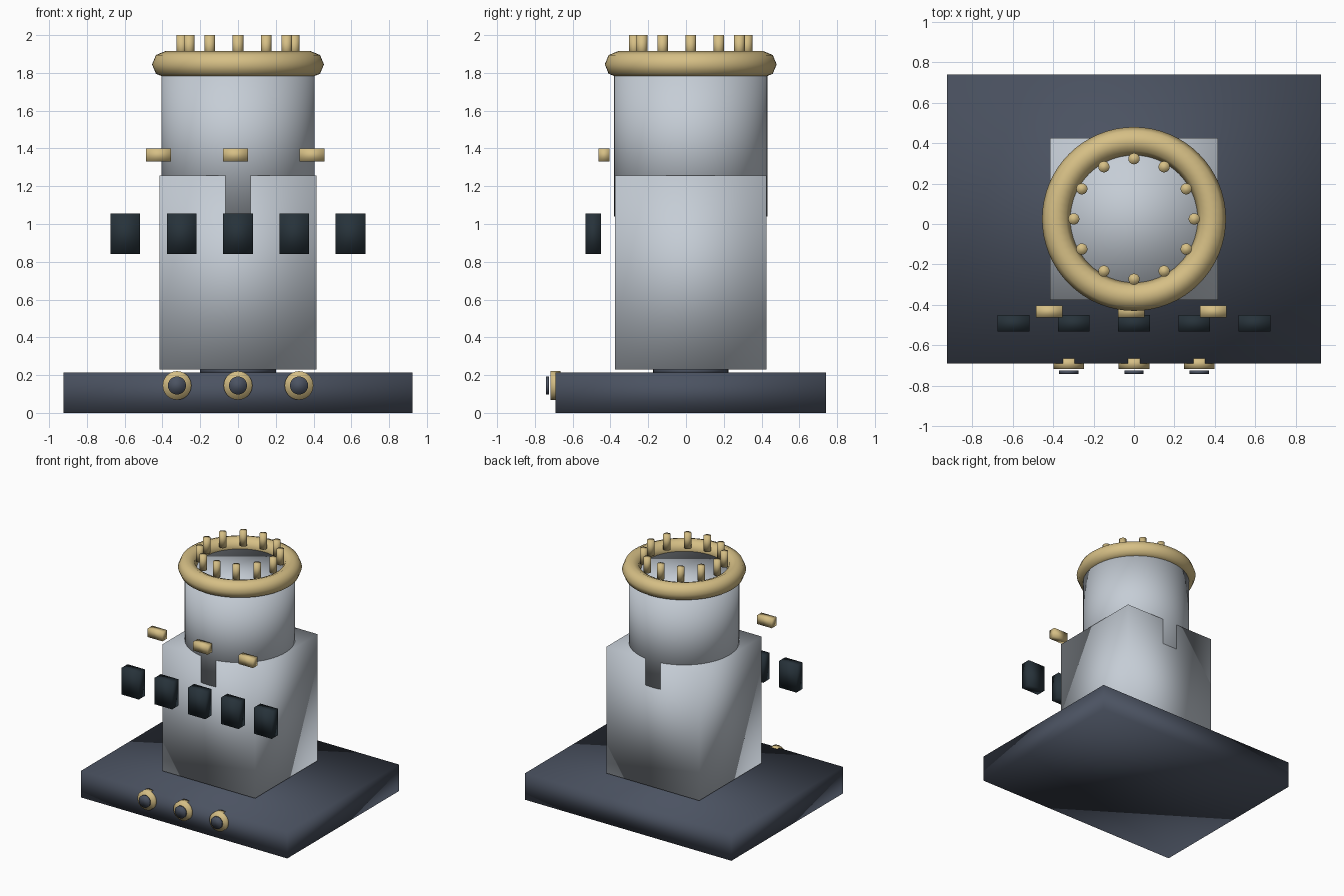
import bpy
import math

cube = bpy.data.objects.get("Cube")
if cube:
    bpy.data.objects.remove(cube, do_unlink=True)

CENTRE_Y = 0.025


def make_material(name, rgb):
    mat = bpy.data.materials.new(name)
    mat.use_nodes = True
    colour = (*rgb, 1.0)
    mat.diffuse_color = colour
    mat.node_tree.nodes["Principled BSDF"].inputs["Base Color"].default_value = colour
    return mat


slate = make_material("slate_blue", (0.07, 0.085, 0.12))
silver = make_material("pale_silver", (0.56, 0.61, 0.67))
gold = make_material("soft_gold", (0.67, 0.52, 0.235))
glass = make_material("dark_glass", (0.02, 0.032, 0.042))


def finish(name, mat):
    obj = bpy.context.object
    obj.name = obj.data.name = name
    obj.data.materials.append(mat)
    bpy.ops.object.shade_smooth()
    return obj


def box(name, mat, centre, size):
    bpy.ops.mesh.primitive_cube_add(size=1, location=centre)
    bpy.context.object.scale = size
    bpy.ops.object.transform_apply(location=False, rotation=False, scale=True)
    return finish(name, mat)


def cylinder(name, mat, centre, radius, depth, sides=32, facing_front=False):
    tilt = (math.pi / 2, 0, 0) if facing_front else (0, 0, 0)
    bpy.ops.mesh.primitive_cylinder_add(vertices=sides, radius=radius, depth=depth,
                                        location=centre, rotation=tilt)
    return finish(name, mat)


# Base slab and short neck under the tower
box("base_slab", slate, (0, CENTRE_Y, 0.1075), (1.85, 1.43, 0.215))
cylinder("neck", slate, (0, CENTRE_Y, 0.225), 0.2, 0.04)

# Square tower with the round drum rising out of it
box("tower_block", silver, (0, CENTRE_Y, 0.743), (0.832, 0.8, 1.025))
cylinder("drum", silver, (0, CENTRE_Y, 1.44), 0.406, 0.8, sides=64)

# Crown ring and its pegs
bpy.ops.mesh.primitive_torus_add(major_radius=0.385, minor_radius=0.07, major_segments=64,
                                 minor_segments=8, location=(0, CENTRE_Y, 1.845))
finish("crown_ring", gold)
for i in range(12):
    angle = math.tau * i / 12
    cylinder(f"crown_peg_{i + 1}", gold,
             (0.298 * math.cos(angle), CENTRE_Y + 0.298 * math.sin(angle), 1.94), 0.028, 0.12, sides=16)

# Row of gold clips in front of the drum
for i in range(3):
    box(f"clip_{i + 1}", gold, (-0.42 + 0.406 * i, -0.433, 1.365), (0.132, 0.058, 0.07))

# Row of dark panels in front of the tower
for i in range(5):
    box(f"panel_{i + 1}", glass, (0.298 * (i - 2), -0.491, 0.948), (0.157, 0.08, 0.214))

# Front knobs: gold disc with a slate cap
for i in range(3):
    x = 0.323 * (i - 1)
    cylinder(f"knob_rim_{i + 1}", gold, (x, -0.691, 0.145), 0.076, 0.053, facing_front=True)
    cylinder(f"knob_cap_{i + 1}", slate, (x, -0.733, 0.145), 0.048, 0.017, facing_front=True)
